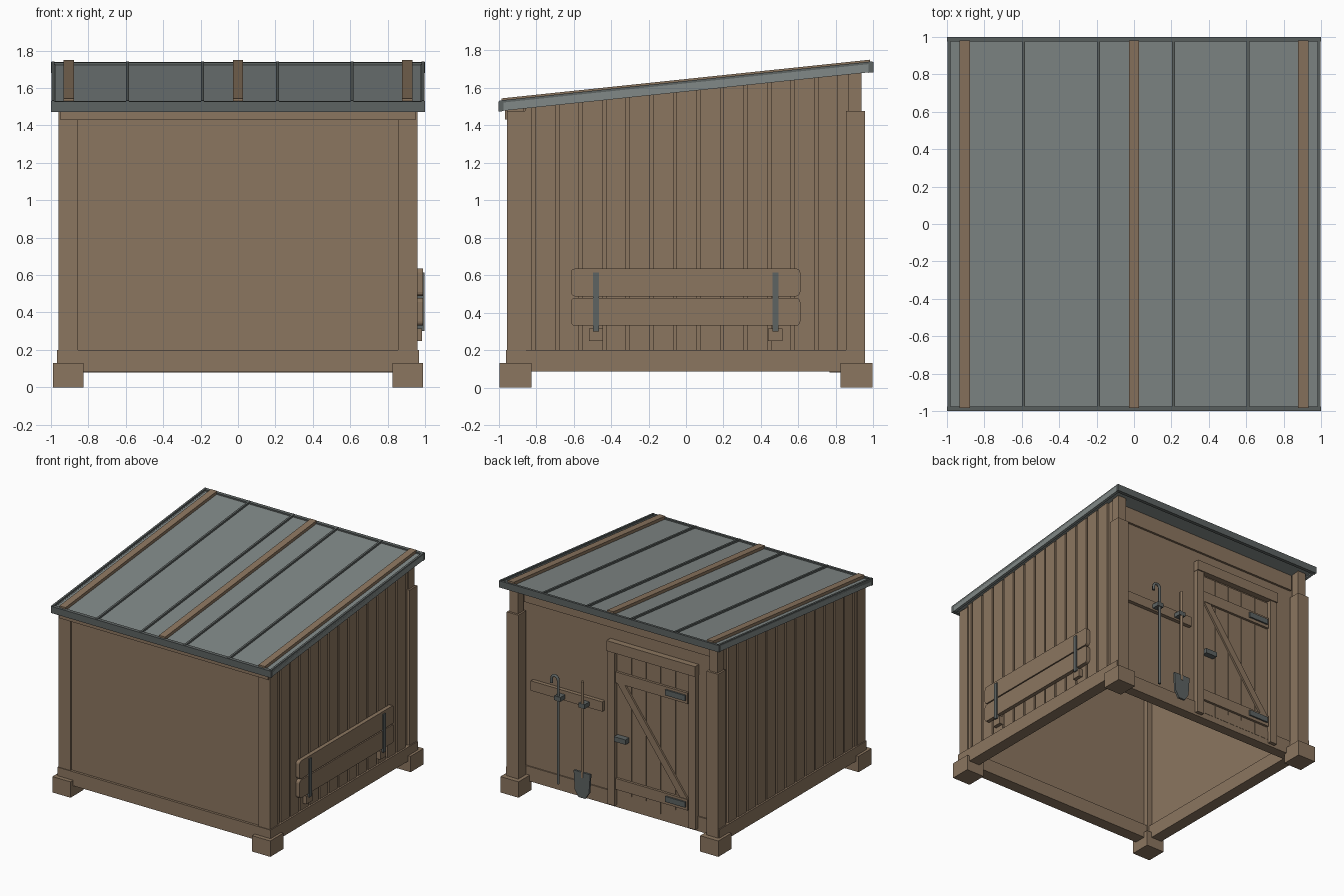
import bpy, bmesh, math
from mathutils import Vector

if "Cube" in bpy.data.objects:
    bpy.data.objects.remove(bpy.data.objects["Cube"], do_unlink=True)


def material(name, rgb):
    m = bpy.data.materials.new(name)
    m.use_nodes = True
    m.diffuse_color = (*rgb, 1)
    bsdf = next(n for n in m.node_tree.nodes if n.type == "BSDF_PRINCIPLED")
    bsdf.inputs["Base Color"].default_value = (*rgb, 1)
    bsdf.inputs["Roughness"].default_value = 0.8
    return m


WOOD = material("weathered wood", (0.26, 0.18, 0.115))
ROOF = material("roof metal", (0.22, 0.25, 0.245))
DARK = material("dark metal", (0.11, 0.125, 0.122))
SLOPE = 0.105
UNDER = 1.585  # roof underside at y = 0


def finish(name, bm, mat):
    bmesh.ops.recalc_face_normals(bm, faces=bm.faces)
    me = bpy.data.meshes.new(name)
    bm.to_mesh(me)
    bm.free()
    me.materials.append(mat)
    ob = bpy.data.objects.new(name, me)
    bpy.context.collection.objects.link(ob)
    return ob


def box(name, xs, ys, zs, mat=WOOD, shear=""):
    """Box between limits; shear tilts the whole box or only its top with the roof."""
    bm = bmesh.new()
    bmesh.ops.create_cube(bm, size=1)
    for v in bm.verts:
        top = v.co.z > 0
        v.co = Vector([lim[1] if c > 0 else lim[0] for c, lim in zip(v.co, (xs, ys, zs))])
        if shear == "all" or (shear == "top" and top):
            v.co.z += SLOPE * v.co.y
    return finish(name, bm, mat)


def plate(name, points, direction, mat):
    """Flat outline pushed along a direction."""
    bm = bmesh.new()
    face = bm.faces.new([bm.verts.new(p) for p in points])
    ext = bmesh.ops.extrude_face_region(bm, geom=[face])
    moved = [g for g in ext["geom"] if isinstance(g, bmesh.types.BMVert)]
    bmesh.ops.translate(bm, verts=moved, vec=direction)
    return finish(name, bm, mat)


def rod(name, points, radius, mat):
    cu = bpy.data.curves.new(name, "CURVE")
    cu.dimensions = "3D"
    cu.bevel_depth, cu.bevel_resolution, cu.use_fill_caps = radius, 1, True
    sp = cu.splines.new("POLY")
    sp.points.add(len(points) - 1)
    for p, co in zip(sp.points, points):
        p.co = (*co, 1)
    cu.materials.append(mat)
    ob = bpy.data.objects.new(name, cu)
    bpy.context.collection.objects.link(ob)
    return ob


def span(side, a, b):
    return tuple(sorted((side * a, side * b)))


# Feet and corner posts
for sx in (-1, 1):
    for sy in (-1, 1):
        box("foot", span(sx, 0.825, 0.99), span(sy, 0.825, 0.995), (0, 0.13))
        box("corner_post", span(sx, 0.855, 0.96), span(sy, 0.855, 0.955), (0.1, 1.475))
        box("post_top", span(sx, 0.87, 0.945), span(sy, 0.865, 0.938), (1.4, UNDER), shear="top")

# Base beams
for sx in (-1, 1):
    box("side_base_beam", span(sx, 0.87, 0.968), (-0.955, 0.95), (0.085, 0.2))
box("front_base_beam", (-0.968, 0.968), (-0.96, -0.86), (0.085, 0.2))
box("back_base_beam", (-0.87, 0.87), (0.765, 0.85), (0.08, 0.2))

# Front and back walls with top beams
box("front_wall", (-0.87, 0.87), (-0.94, -0.9), (0.15, 1.48))
box("front_top_beam", (-0.95, 0.95), (-0.965, -0.88), (1.43, 1.485))
box("back_wall", (-0.92, 0.92), (0.8, 0.84), (0.1, UNDER), shear="top")
box("back_top_beam", (-0.87, 0.87), (0.8, 0.858), (1.545, UNDER), shear="top")

# Side walls: backing with vertical boards and narrow gaps
PITCH, COUNT = 0.1257, 13
for sx in (-1, 1):
    box("side_backing", span(sx, 0.9, 0.936), (-0.9, 0.9), (0.15, UNDER), shear="top")
    for i in range(COUNT + 1):
        y = -0.93 + i * PITCH
        box("side_board", span(sx, 0.93, 0.954), (max(y, -0.86), min(y + 0.108, 0.86)),
            (0.19, UNDER), shear="top")

# Roof sheet, edge trims, seams and timber strips (heights at y = 0)
box("roof_sheet", (-0.995, 0.995), (-0.995, 0.995), (1.59, 1.622), ROOF, "all")
for s in (-1, 1):
    box("roof_side_trim", span(s, 0.975, 0.998), (-0.995, 0.995), (1.58, 1.624), ROOF, "all")
    box("roof_end_fascia", (-1, 1), span(s, 0.975, 1.0), (1.578, 1.633), DARK, "all")
for i in range(6):
    x = min(-0.99 + 0.4 * i, 0.99)
    box("roof_seam", (x - 0.008, x + 0.008), (-0.995, 0.995), (1.61, 1.637), DARK, "all")
for x in (-0.905, 0, 0.905):
    box("roof_timber", (x - 0.028, x + 0.028), (-0.985, 0.982), (1.61, 1.647), WOOD, "all")

# Door frame
for x in (0.065, -0.67):
    box("door_frame_post", (x - 0.032, x + 0.032), (0.83, 0.88), (0.1, 1.37))
box("door_frame_head", (-0.705, 0.1), (0.83, 0.89), (1.36, 1.445))

# Door leaf: planks, rails and diagonal brace
for i in range(5):
    x = -0.632 + i * 0.133
    box("door_plank", (x, x + 0.128), (0.83, 0.852), (0.13, 1.345))
for z in (0.235, 1.11):
    box("door_rail", (-0.625, 0.03), (0.845, 0.872), (z, z + 0.09))
    box("hinge", (-0.61, -0.43), (0.86, 0.885), (z + 0.025, z + 0.07), DARK)
plate("door_brace", [(0.02, 0.845, 1.11), (-0.05, 0.845, 1.11),
                     (-0.62, 0.845, 0.325), (-0.55, 0.845, 0.325)], (0, 0.022, 0), WOOD)
box("door_handle", (-0.08, 0.025), (0.85, 0.9), (0.64, 0.68), DARK)

# Tool rack
box("tool_rack", (0.15, 0.8), (0.835, 0.872), (0.84, 0.92))
for x in (0.515, 0.295):
    box("tool_bracket", (x - 0.028, x + 0.028), (0.865, 0.935), (0.855, 0.89), DARK)

# Hooked rod
hook = [(0.515, 0.922, 0.17), (0.515, 0.922, 1.02)]
for i in range(1, 7):
    a = math.pi * i / 6
    hook.append((0.545 - 0.03 * math.cos(a), 0.922, 1.02 + 0.03 * math.sin(a)))
hook.append((0.575, 0.922, 0.985))
rod("hooked_rod", hook, 0.012, DARK)

# Shovel
rod("shovel_handle", [(0.295, 0.922, 0.28), (0.295, 0.922, 1.07)], 0.014, WOOD)
outline = [(-0.075, 0.325), (0.075, 0.325), (0.065, 0.17), (0.03, 0.115),
           (-0.03, 0.115), (-0.065, 0.17)]
plate("shovel_blade", [(0.295 + x, 0.912, z) for x, z in outline], (0, 0.018, 0), DARK)

# Folded bench on the left side: rounded planks, straps and support blocks
for z in (0.33, 0.487):
    bench = box("bench_plank", (0.958, 0.99), (-0.615, 0.61), (z, z + 0.148))
    bm = bmesh.new()
    bm.from_mesh(bench.data)
    corners = [e for e in bm.edges if abs(e.verts[0].co.x - e.verts[1].co.x) > 0.01]
    bmesh.ops.bevel(bm, geom=corners, offset=0.022, segments=3, profile=0.5, affect="EDGES")
    bm.to_mesh(bench.data)
    bm.free()
for y in (-0.48, 0.477):
    box("bench_strap", (0.95, 0.998), (y - 0.016, y + 0.016), (0.3, 0.615), DARK)
    box("bench_block", (0.94, 0.985), (y - 0.038, y + 0.038), (0.248, 0.315))
